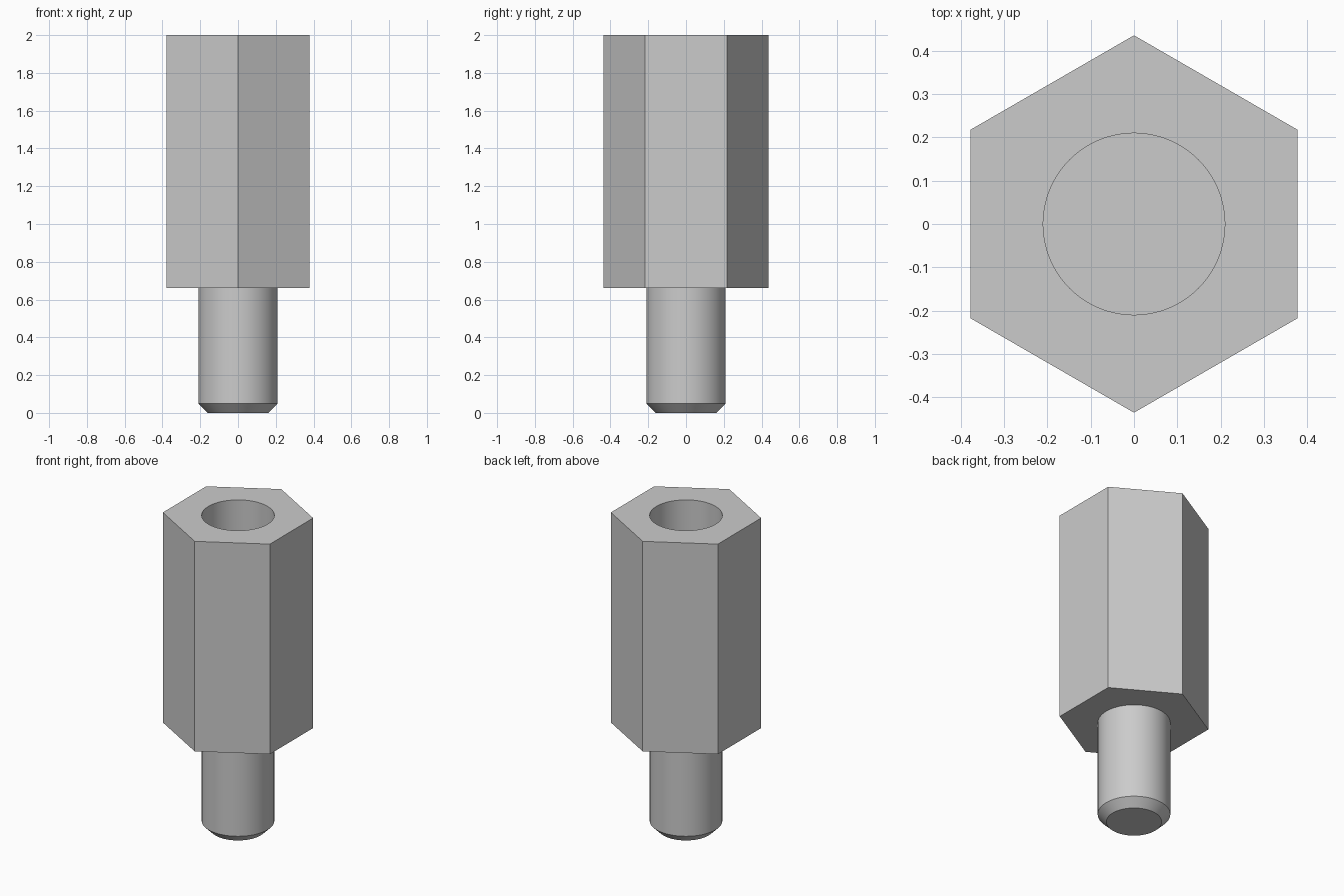
import bpy
import bmesh
import math
from mathutils import Matrix

HEIGHT, SHOULDER = 2.0, 0.66
HEX_RADIUS, ROD_RADIUS = 0.436, 0.21
BORE_DEPTH = 0.9
SEGMENTS = 64

cube = bpy.data.objects.get("Cube")
if cube:
    bpy.data.objects.remove(cube, do_unlink=True)

metal = bpy.data.materials.new("grey_metal")
metal.use_nodes = True
metal.diffuse_color = (0.6, 0.6, 0.6, 1)
metal.node_tree.nodes["Principled BSDF"].inputs["Base Color"].default_value = (0.6, 0.6, 0.6, 1)


def prism(name, sides, radius, bottom, top, turn=0.0, chamfer=0.0):
    """Upright prism or cylinder, optionally chamfered around its lower rim."""
    bm = bmesh.new()
    place = Matrix.Translation((0, 0, (bottom + top) / 2)) @ Matrix.Rotation(turn, 4, "Z")
    bmesh.ops.create_cone(bm, cap_ends=True, segments=sides, radius1=radius,
                          radius2=radius, depth=top - bottom, matrix=place)
    if chamfer:
        rim = [e for e in bm.edges if all(v.co.z < bottom + 0.001 for v in e.verts)]
        bmesh.ops.bevel(bm, geom=rim, offset=chamfer, segments=1, affect="EDGES")
    mesh = bpy.data.meshes.new(name)
    bm.to_mesh(mesh)
    bm.free()
    mesh.materials.append(metal)
    obj = bpy.data.objects.new(name, mesh)
    bpy.context.collection.objects.link(obj)
    return obj


def activate(obj):
    bpy.ops.object.select_all(action="DESELECT")
    obj.select_set(True)
    bpy.context.view_layer.objects.active = obj


# Hexagonal body, with points facing front and back
body = prism("hex_body", 6, HEX_RADIUS, SHOULDER, HEIGHT, turn=math.radians(60))

# Blind bore sunk into the top
cutter = prism("bore_cutter", SEGMENTS, ROD_RADIUS, HEIGHT - BORE_DEPTH, HEIGHT + 0.1)
cutter.hide_render = True
bore = body.modifiers.new("bore", "BOOLEAN")
bore.operation = "DIFFERENCE"
bore.solver = "EXACT"
bore.object = cutter
activate(body)
bpy.ops.object.modifier_apply(modifier=bore.name)
bpy.data.objects.remove(cutter, do_unlink=True)

# Stud with a chamfered tip, seated slightly inside the body
stud = prism("stud", SEGMENTS, ROD_RADIUS, 0, SHOULDER + 0.04, chamfer=0.05)

for part in (body, stud):
    activate(part)
    bpy.ops.object.shade_smooth_by_angle(angle=math.radians(30))
